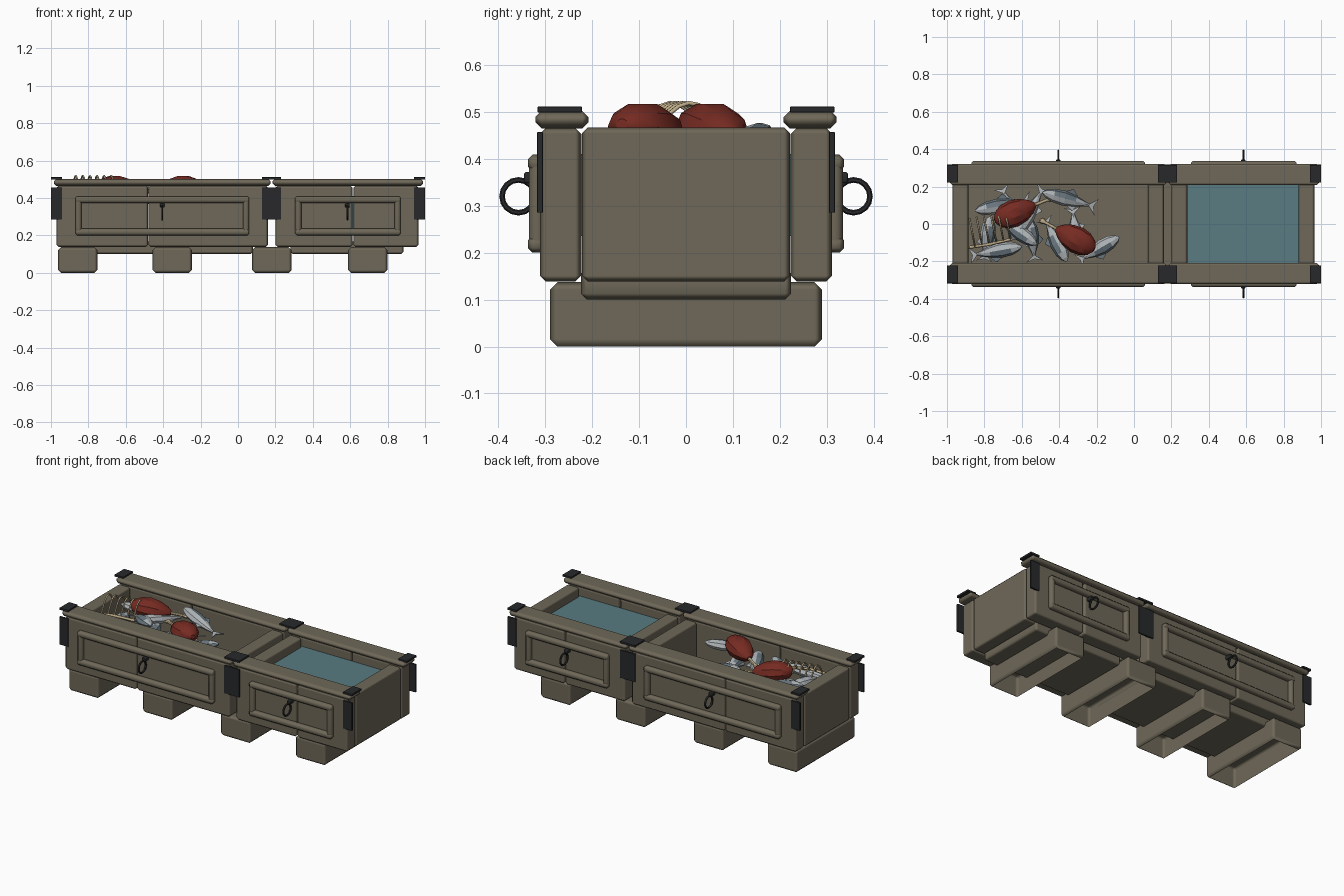
import bpy, bmesh, math
from mathutils import Vector, Matrix

if "Cube" in bpy.data.objects:
    bpy.data.objects.remove(bpy.data.objects["Cube"])


def material(name, rgb):
    m = bpy.data.materials.new(name)
    m.diffuse_color = (*rgb, 1)
    m.use_nodes = True
    m.node_tree.nodes["Principled BSDF"].inputs["Base Color"].default_value = m.diffuse_color
    return m


WOOD = material("weathered_wood", (0.158, 0.138, 0.098))
METAL = material("dark_iron", (0.021, 0.022, 0.024))
WATER = material("water_blue", (0.10, 0.20, 0.22))
MEAT = material("raw_meat_red", (0.18, 0.024, 0.016))
BONE = material("bone_beige", (0.52, 0.42, 0.25))
SILVER = material("fish_silver", (0.42, 0.45, 0.47))
BACK = material("fish_back_grey", (0.14, 0.18, 0.21))


def finish(name, bm, mats, smooth=None):
    bmesh.ops.recalc_face_normals(bm, faces=bm.faces)
    me = bpy.data.meshes.new(name)
    bm.to_mesh(me)
    bm.free()
    for m in mats:
        me.materials.append(m)
    ob = bpy.data.objects.new(name, me)
    bpy.context.collection.objects.link(ob)
    if smooth:
        bpy.context.view_layer.objects.active = ob
        ob.select_set(True)
        bpy.ops.object.shade_smooth_by_angle(angle=math.radians(smooth))
        ob.select_set(False)
    return ob


def box(name, x, y, z, mat=WOOD, bevel=0.013, open_bottom=False):
    """Softly bevelled box given as min/max pairs; big faces stay flat."""
    bm = bmesh.new()
    bmesh.ops.create_cube(bm, size=1)
    for v in bm.verts:
        v.co = [(a + b) / 2 + c * (b - a) for (a, b), c in zip((x, y, z), v.co)]
    if bevel:
        bmesh.ops.bevel(bm, geom=bm.edges[:], offset=bevel, segments=1,
                        profile=0.5, affect='EDGES')
    if open_bottom:
        bmesh.ops.delete(bm, geom=[f for f in bm.faces if f.calc_center_median().z < z[0] + 1e-4],
                         context='FACES')
    ob = finish(name, bm, [mat], 60 if bevel else None)
    if bevel:
        wn = ob.modifiers.new("flat_faces", 'WEIGHTED_NORMAL')
        wn.keep_sharp = True
        wn.weight = 100
    return ob


def both(name, x, y, z, *args):
    """Same box on the front (-y) and the back (+y)."""
    box("front_" + name, x, (-y[1], -y[0]), z, *args)
    box("back_" + name, x, y, z, *args)


def loft(bm, stations, sides):
    """Closed tube along x from (x, half width y, half height z) stations."""
    rings = []
    for px, hy, hz in stations:
        rings.append([bm.verts.new((px, hy * math.cos(2 * math.pi * i / sides),
                                    hz * math.sin(2 * math.pi * i / sides)))
                      for i in range(sides)])
    for a, b in zip(rings, rings[1:]):
        for i in range(sides):
            j = (i + 1) % sides
            bm.faces.new((a[i], a[j], b[j], b[i]))
    bm.faces.new(rings[0])
    bm.faces.new(rings[-1])


def tube(name, points, radius, mat):
    cu = bpy.data.curves.new(name, 'CURVE')
    cu.dimensions = '3D'
    cu.bevel_depth = radius
    cu.bevel_resolution = 1
    cu.use_fill_caps = True
    sp = cu.splines.new('POLY')
    sp.points.add(len(points) - 1)
    for p, c in zip(sp.points, points):
        p.co = (*c, 1)
    cu.materials.append(mat)
    ob = bpy.data.objects.new(name, cu)
    bpy.context.collection.objects.link(ob)


# Feet: hollow beams, open below, running across under both troughs
for i, fx in enumerate((-0.962, -0.457, 0.076, 0.588)):
    box(f"foot_{i}", (fx, fx + 0.211), (-0.29, 0.29), (0.0, 0.137), WOOD, 0.016, True)


# Each trough: floor, ends, split side boards, rails, panel frame, ring handle
def trough(tag, x0, x1, seam, gap, rail, frame, ring):
    box(tag + "_floor", (x0 + 0.08, x1 - 0.08), (-0.224, 0.224), (0.10, 0.168))
    for side, ex in (("left", x0), ("right", x1 - 0.085)):
        box(f"{tag}_{side}_end", (ex, ex + 0.085), (-0.222, 0.222), (0.138, 0.467))
    both(tag + "_board_a", (x0, seam - gap), (0.223, 0.311), (0.138, 0.466))
    both(tag + "_board_b", (seam + gap, x1), (0.223, 0.311), (0.138, 0.466))
    both(tag + "_top_rail", rail, (0.208, 0.321), (0.465, 0.502))
    f0, f1 = frame
    for n, z in (("lower", 0.20), ("upper", 0.373)):
        both(f"{tag}_{n}_bar", (f0, f1), (0.30, 0.337), (z, z + 0.036), WOOD, 0.01)
    for n, bx in (("left", f0), ("right", f1 - 0.034)):
        both(f"{tag}_{n}_bar", (bx, bx + 0.034), (0.30, 0.334), (0.205, 0.404), WOOD, 0.01)
    both(tag + "_handle_mount", (ring - 0.012, ring + 0.012), (0.30, 0.345),
         (0.348, 0.372), METAL, 0.004)
    for n, s in (("front", -1), ("back", 1)):
        bpy.ops.mesh.primitive_torus_add(
            major_segments=16, minor_segments=6, major_radius=0.035, minor_radius=0.006,
            location=(ring, s * 0.357, 0.32), rotation=(0, math.pi / 2, 0))
        ob = bpy.context.object
        ob.name = f"{tag}_{n}_ring_handle"
        ob.data.materials.append(METAL)


trough("food", -0.97, 0.16, -0.48, 0.0005, (-0.985, 0.175), (-0.87, 0.06), -0.405)
trough("water", 0.20, 0.965, 0.615, 0.002, (0.185, 0.99), (0.305, 0.87), 0.585)

# Water fill
box("water_fill", (0.275, 0.89), (-0.2245, 0.2245), (0.235, 0.41), WATER, 0)

# Iron plates on the corners and the joint
for n, p0, p1 in (("left", -1.0, -0.94), ("middle", 0.127, 0.23), ("right", 0.94, 1.0)):
    both(n + "_top_plate", (p0, p1), (0.222, 0.316), (0.499, 0.511), METAL, 0.001)
    both(n + "_side_plate", (p0, p1), (0.305, 0.317), (0.285, 0.457), METAL, 0.001)


# Fish lying on their sides: darker along the back
def fish(name, head, tail, z, tilt):
    h, t = Vector((*head, z + tilt)), Vector((*tail, z - tilt))
    L = (t - h).length
    bm = bmesh.new()
    prof = ((0, .004, .003), (.07, .022, .016), (.2, .036, .026), (.4, .041, .03),
            (.6, .031, .023), (.77, .015, .012), (.86, .008, .008))
    loft(bm, [((u - 0.5) * L, w, d) for u, w, d in prof], 8)
    # tail and fins as thin plates
    for outline in (((.34, 0), (.5, .045), (.44, .0), (.5, -.045)),
                    ((-.12, .036), (.02, .06), (.13, .03)),
                    ((-.02, -.036), (.1, -.055), (.14, -.026))):
        lo, hi = [[bm.verts.new((u * L, w, d)) for u, w in outline] for d in (-.003, .003)]
        bm.faces.new(lo)
        bm.faces.new(hi)
        for i in range(len(lo)):
            j = (i + 1) % len(lo)
            bm.faces.new((lo[i], lo[j], hi[j], hi[i]))
    for f in bm.faces:
        f.material_index = 1 if f.calc_center_median().y > 0.011 else 0
    ob = finish(name, bm, [SILVER, BACK])
    ob.matrix_world = Matrix.Translation((h + t) / 2) @ \
        (t - h).to_track_quat('X', 'Z').to_matrix().to_4x4()


shoal = (((-.49, .17), (-.20, .09), .43), ((-.85, .07), (-.55, .13), .41),
         ((-.60, -.04), (-.71, .20), .40), ((-.63, -.06), (-.48, .20), .42),
         ((-.52, -.11), (-.74, .04), .43), ((-.08, -.07), (-.30, -.20), .42),
         ((-.30, -.16), (-.33, .09), .39), ((-.60, -.12), (-.88, -.17), .40),
         ((-.77, .04), (-.80, -.20), .385), ((-.56, .03), (-.53, -.20), .38),
         ((-.36, -.20), (-.48, .03), .39))
for i, (a, b, z) in enumerate(shoal):
    fish(f"fish_{i}", a, b, z, 0.035 if i == 0 else 0.02)


# Meat joints with a bone sticking out of the narrow end
def joint(name, centre, angle):
    place = Matrix.Translation(centre) @ Matrix.Rotation(math.radians(angle), 4, 'Z') \
        @ Matrix.Rotation(math.radians(7), 4, 'Y')
    bm = bmesh.new()
    loft(bm, ((-.118, .014, .012), (-.10, .043, .034), (-.06, .066, .053), (-.01, .073, .06),
              (.045, .062, .051), (.09, .038, .032), (.115, .014, .013)), 10)
    finish(name + "_meat", bm, [MEAT], 30).matrix_world = place
    bm = bmesh.new()
    loft(bm, ((.09, .009, .009), (.185, .009, .009), (.195, .016, .012),
              (.21, .015, .012), (.216, .006, .006)), 8)
    finish(name + "_bone", bm, [BONE], 40).matrix_world = place


joint("joint_a", (-0.635, 0.06, 0.459), 22)
joint("joint_b", (-0.315, -0.08, 0.459), 151)

# Rib cage: arched ribs on a spine
tube("spine", [(-0.88, -0.125, 0.435), (-0.78, -0.11, 0.445), (-0.65, -0.08, 0.435)], 0.008, BONE)
for i in range(6):
    rx = -0.85 + i * 0.038
    ry = -0.12 + i * 0.008
    arc = [(rx - 0.03 * u, ry + 0.15 * u, 0.44 + 0.079 * math.sin(math.pi * min(1, u * 0.85)))
           for u in (k / 7 for k in range(8))]
    tube(f"rib_{i}", arc, 0.005, BONE)
